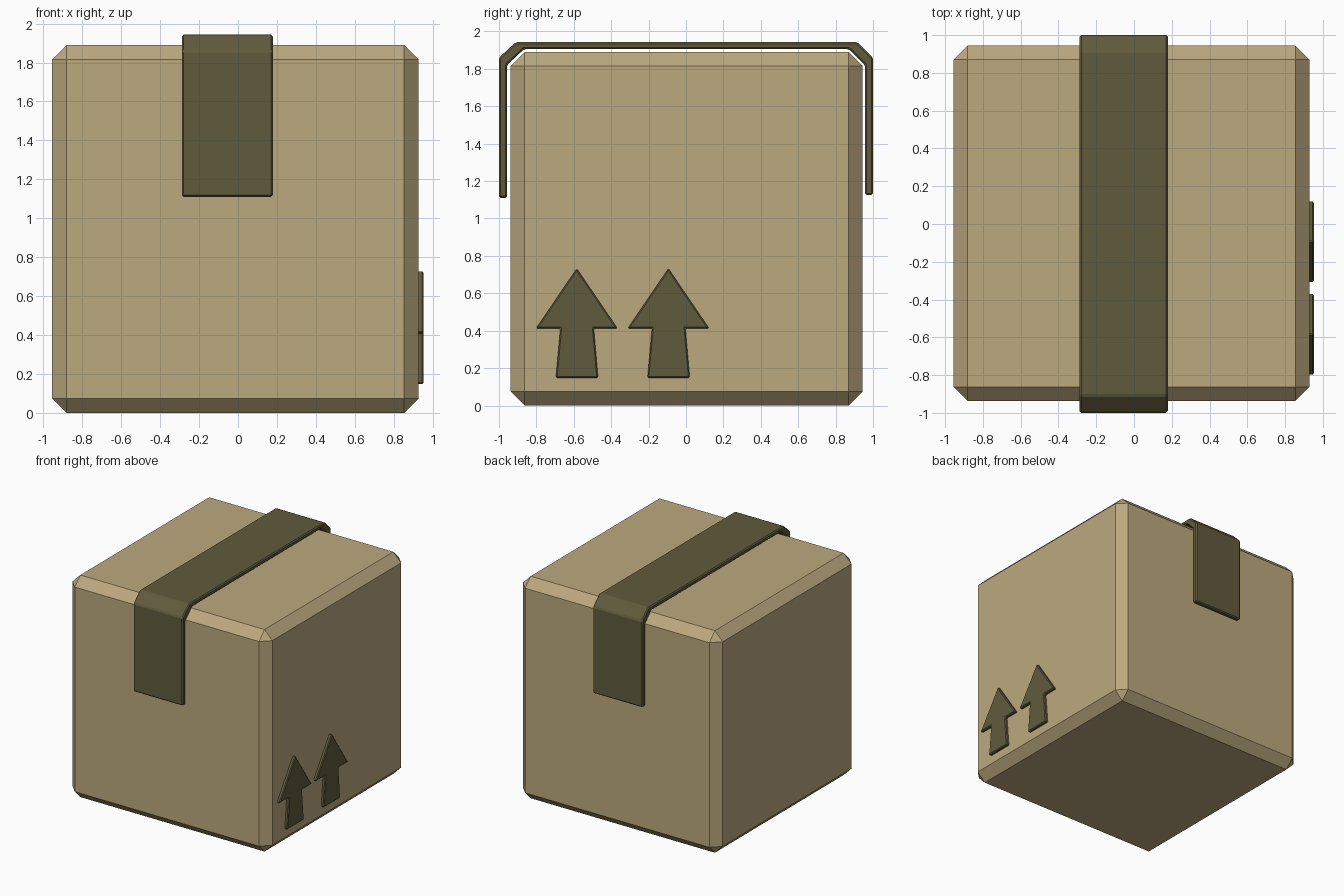
import bpy, bmesh
from mathutils import Vector

if "Cube" in bpy.data.objects:
    bpy.data.objects.remove(bpy.data.objects["Cube"])


def material(name, rgb):
    m = bpy.data.materials.new(name)
    m.diffuse_color = (*rgb, 1)
    m.use_nodes = True
    m.node_tree.nodes["Principled BSDF"].inputs["Base Color"].default_value = m.diffuse_color
    return m


CARDBOARD = material("cardboard tan", (0.50, 0.395, 0.21))
TAPE = material("dark olive brown", (0.118, 0.104, 0.046))


def finish(name, bm, mat, bevel):
    """Chamfer every sharp edge and make the object."""
    bmesh.ops.recalc_face_normals(bm, faces=bm.faces)
    bmesh.ops.bevel(bm, geom=list(bm.edges), offset=bevel, segments=1,
                    profile=0.5, affect='EDGES', clamp_overlap=True)
    bmesh.ops.recalc_face_normals(bm, faces=bm.faces)
    me = bpy.data.meshes.new(name)
    bm.to_mesh(me)
    bm.free()
    me.materials.append(mat)
    ob = bpy.data.objects.new(name, me)
    bpy.context.collection.objects.link(ob)


def extrude_yz(name, points, x0, x1, mat, bevel):
    """Extrude a (y, z) outline along x."""
    bm = bmesh.new()
    face = bm.faces.new([bm.verts.new((x0, y, z)) for y, z in points])
    res = bmesh.ops.extrude_face_region(bm, geom=[face])
    verts = [v for v in res["geom"] if isinstance(v, bmesh.types.BMVert)]
    bmesh.ops.translate(bm, verts=verts, vec=Vector((x1 - x0, 0, 0)))
    finish(name, bm, mat, bevel)


# Chamfered carton
extrude_yz("carton", [(-0.937, 0), (0.944, 0), (0.944, 1.89), (-0.937, 1.89)],
           -0.955, 0.928, CARDBOARD, 0.074)

# Tape strip folded over the top, hovering just off the carton
outer = [(-1, 1.11), (-1, 1.86), (-0.91, 1.943), (0.915, 1.943), (1, 1.86), (1, 1.125)]
inner = [(0.957, 1.125), (0.957, 1.82), (0.872, 1.905),
         (-0.866, 1.905), (-0.957, 1.82), (-0.957, 1.11)]
extrude_yz("tape", outer + inner, -0.288, 0.179, TAPE, 0.009)

# Two "this way up" arrows on the right side
arrow = [(0, 0.733), (-0.218, 0.412), (-0.088, 0.412), (-0.112, 0.148),
         (0.114, 0.148), (0.091, 0.412), (0.218, 0.412)]
for label, yc in (("front", -0.584), ("rear", -0.094)):
    extrude_yz(label + "_arrow", [(y + yc, z) for y, z in arrow],
               0.915, 0.952, TAPE, 0.007)
